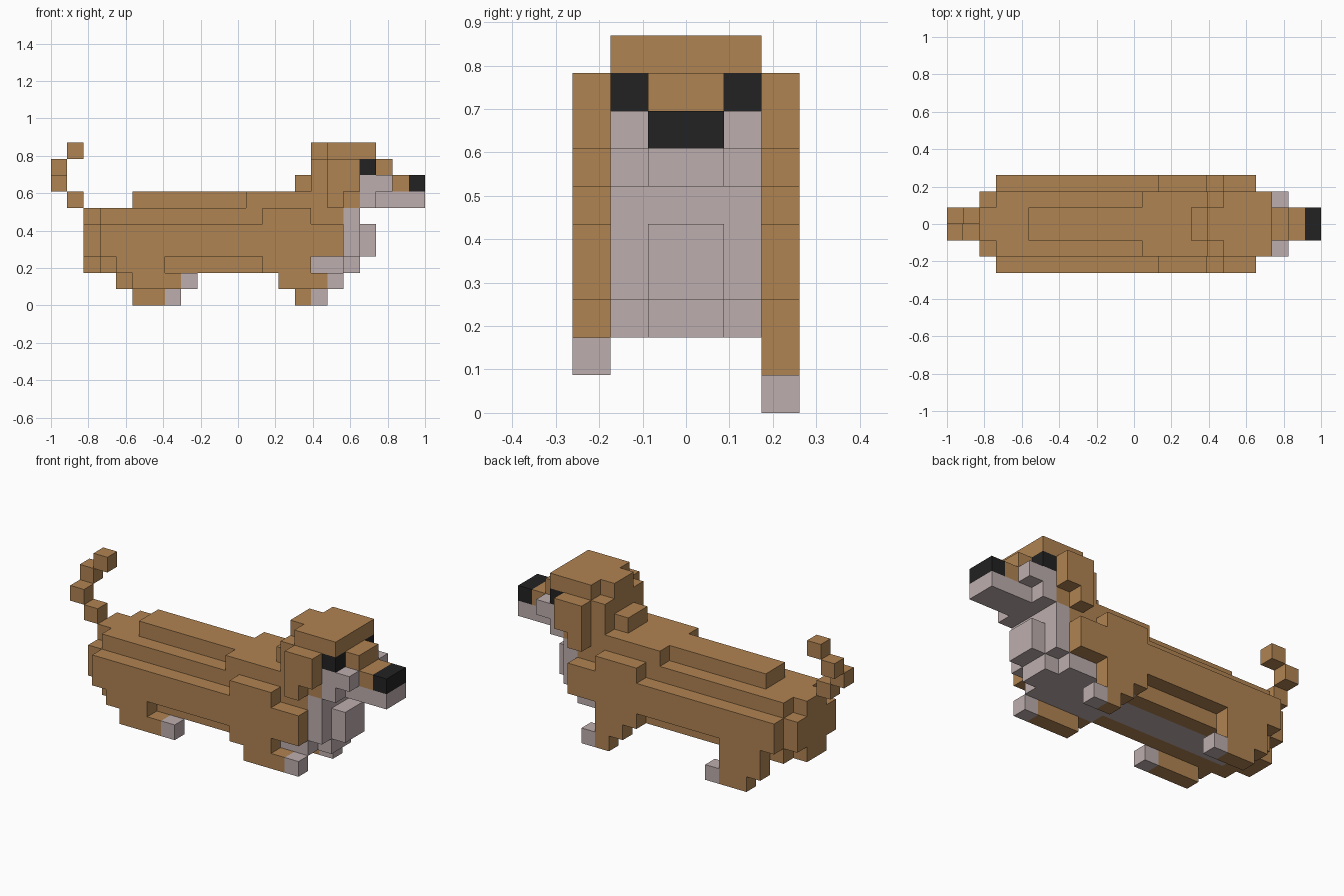
import bpy
import bmesh
from mathutils import Vector

cube = bpy.data.objects.get("Cube")
if cube:
    bpy.data.objects.remove(cube, do_unlink=True)

S = 2 / 23                      # block size
ORIGIN = Vector((-1, -3 * S, 0))


def make_material(name, rgb):
    m = bpy.data.materials.new(name)
    m.use_nodes = True
    m.diffuse_color = (*rgb, 1)
    m.node_tree.nodes["Principled BSDF"].inputs["Base Color"].default_value = (*rgb, 1)
    return m


MATERIALS = [make_material("tan_fur", (0.434, 0.227, 0.084)),
             make_material("pale_fur", (0.515, 0.423, 0.423)),
             make_material("black", (0.016, 0.016, 0.016))]
TAN, PALE, BLACK = range(3)

cells = {}                      # block position -> (part name, colour)


def box(part, colour, x, y, z):
    """Fill blocks; each range is (first, last) inclusive."""
    for i in range(x[0], x[1] + 1):
        for j in range(y[0], y[1] + 1):
            for k in range(z[0], z[1] + 1):
                cells[i, j, k] = (part, colour)


def pair(part, colour, x, y, z):
    """The same box on the right (-y) and left (+y) flank."""
    box("right_" + part, colour, x, y, z)
    box("left_" + part, colour, x, (5 - y[1], 5 - y[0]), z)


MID, WIDE, FLANK = (2, 3), (1, 4), (0, 0)

# Torso, rump and back
box("body", TAN, (3, 17), WIDE, (2, 5))
box("body", TAN, (2, 2), WIDE, (3, 4))
box("body", TAN, (2, 2), MID, (2, 5))
box("back", TAN, (5, 11), MID, (6, 6))
box("back", TAN, (12, 18), WIDE, (6, 6))
pair("flank", TAN, (3, 17), FLANK, (3, 4))
pair("shoulder", TAN, (13, 15), FLANK, (5, 5))

# Pale belly and chest
box("belly", PALE, (4, 12), MID, (2, 2))
box("belly", PALE, (13, 17), WIDE, (2, 2))
box("chest", PALE, (18, 18), WIDE, (3, 5))
box("chest", PALE, (18, 18), MID, (2, 2))
box("chest", PALE, (19, 19), MID, (3, 4))

# Legs in a walking stride
pair("hind_leg", TAN, (4, 6), FLANK, (2, 2))
pair("front_leg", TAN, (13, 15), FLANK, (2, 2))
for part, x0 in (("hind_leg", 5), ("front_leg", 14)):
    box("right_" + part, TAN, (x0, x0 + 2), (0, 0), (1, 1))
    box("right_" + part, PALE, (x0 + 3, x0 + 3), (0, 0), (1, 1))
box("left_hind_leg", TAN, (4, 6), (5, 5), (1, 1))
box("left_hind_leg", TAN, (5, 6), (5, 5), (0, 0))
box("left_hind_leg", PALE, (7, 7), (5, 5), (0, 0))
box("left_front_leg", TAN, (14, 15), (5, 5), (1, 1))
box("left_front_leg", TAN, (15, 15), (5, 5), (0, 0))
box("left_front_leg", PALE, (16, 16), (5, 5), (0, 0))

# Head
box("head", TAN, (15, 15), MID, (7, 7))
box("head", TAN, (16, 18), WIDE, (7, 8))
box("head", TAN, (16, 16), MID, (9, 9))
box("head", TAN, (17, 19), WIDE, (9, 9))
box("head", TAN, (19, 20), MID, (8, 8))
pair("eye", BLACK, (19, 19), (1, 1), (8, 8))
pair("ear", TAN, (17, 18), FLANK, (7, 8))
pair("ear", TAN, (17, 17), FLANK, (6, 6))

# Muzzle
pair("cheek", PALE, (19, 20), (1, 1), (7, 7))
box("muzzle", TAN, (19, 21), MID, (7, 7))
box("nose", BLACK, (22, 22), MID, (7, 7))
box("jaw", PALE, (19, 19), WIDE, (6, 6))
box("jaw", PALE, (20, 22), MID, (6, 6))

# Curled tail
for x, y, z in ((1, 2, 6), (0, 2, 7), (0, 3, 8), (1, 3, 9)):
    box("tail", TAN, (x, x), (y, y), (z, z))


def build(part):
    """Mesh of a part's outer block faces."""
    bm = bmesh.new()
    for pos, (name, colour) in cells.items():
        if name != part:
            continue
        for axis in range(3):
            for side in (0, 1):
                near = list(pos)
                near[axis] += 2 * side - 1
                if tuple(near) in cells:
                    continue
                u, v = (axis + 1) % 3, (axis + 2) % 3
                verts = []
                for a, b in ((0, 0), (1, 0), (1, 1), (0, 1)):
                    p = Vector(pos)
                    p[axis] += side
                    p[u] += a
                    p[v] += b
                    verts.append(bm.verts.new(p * S + ORIGIN))
                face = bm.faces.new(verts if side else verts[::-1])
                face.material_index = colour
    if not bm.faces:
        bm.free()
        return
    bmesh.ops.remove_doubles(bm, verts=bm.verts[:], dist=1e-4)
    mesh = bpy.data.meshes.new(part)
    bm.to_mesh(mesh)
    bm.free()
    for m in MATERIALS:
        mesh.materials.append(m)
    bpy.context.scene.collection.objects.link(bpy.data.objects.new(part, mesh))


for part in sorted({name for name, _ in cells.values()}):
    build(part)
